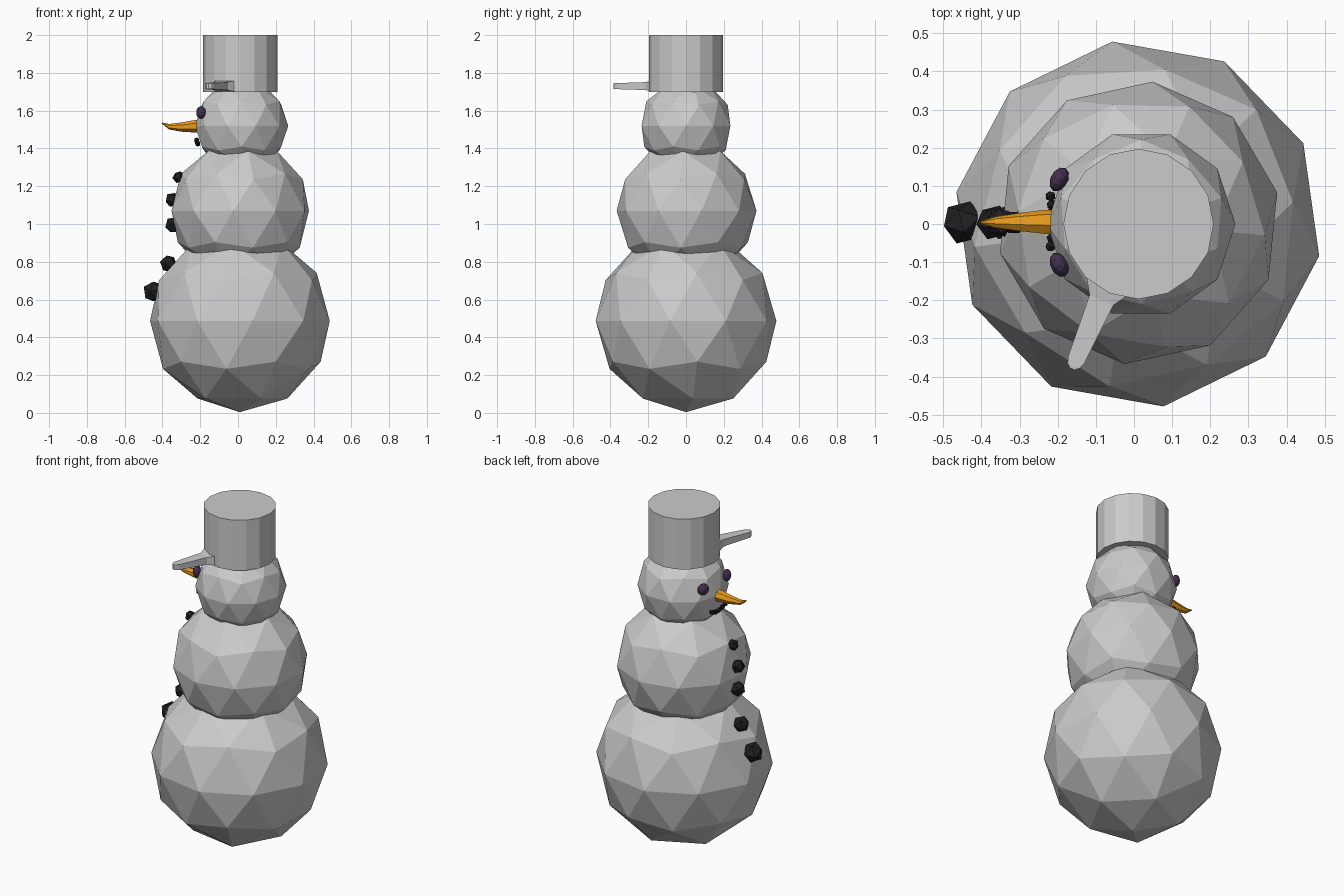
import bpy, bmesh, math
from mathutils import Vector

if "Cube" in bpy.data.objects:
    bpy.data.objects.remove(bpy.data.objects["Cube"])


def material(name, color):
    m = bpy.data.materials.new(name)
    m.diffuse_color = (*color, 1)
    m.use_nodes = True
    m.node_tree.nodes["Principled BSDF"].inputs["Base Color"].default_value = m.diffuse_color
    return m


COAL = material("coal_black", (0.015, 0.015, 0.015))
CARROT = material("carrot_orange", (0.8, 0.32, 0.01))
PLUM = material("dark_plum", (0.06, 0.03, 0.075))


def ball(name, loc, size, sub, rot=(0, 0, 0), mat=None):
    bpy.ops.mesh.primitive_ico_sphere_add(
        subdivisions=sub, radius=1, location=loc,
        rotation=[math.radians(a) for a in rot])
    o = bpy.context.object
    o.name = name
    o.scale = size if isinstance(size, tuple) else (size,) * 3
    if mat:
        o.data.materials.append(mat)
    return o


def loft(name, rings, mat=None):
    """Skin equal-length rings of points and cap both ends."""
    bm = bmesh.new()
    loops = [[bm.verts.new(p) for p in r] for r in rings]
    n = len(loops[0])
    for a, b in zip(loops, loops[1:]):
        for i in range(n):
            j = (i + 1) % n
            bm.faces.new((a[i], a[j], b[j], b[i]))
    bm.faces.new(loops[0])
    bm.faces.new(loops[-1])
    bmesh.ops.recalc_face_normals(bm, faces=bm.faces)
    me = bpy.data.meshes.new(name)
    bm.to_mesh(me)
    bm.free()
    o = bpy.data.objects.new(name, me)
    bpy.context.collection.objects.link(o)
    if mat:
        me.materials.append(mat)
    return o


# Three stacked snowballs, each turned differently
ball("lower_snowball", (0.01, 0, 0.487), 0.483, 2, (0, 0, -28))
ball("middle_snowball", (0.012, 0.003, 1.07), 0.372, 2, (0, 0, -5.7))
ball("head_snowball", (0.019, 0, 1.52), 0.247, 2, (0, 0, 18))

# Hat crown
bpy.ops.mesh.primitive_cylinder_add(vertices=16, radius=0.197, depth=0.3,
                                    location=(0.012, 0, 1.85))
bpy.context.object.name = "hat_crown"

# Hat peak: flared at the crown, narrow towards a rounded tip
along = Vector((-0.39, -0.92, 0)).normalized()
side = Vector((-along.y, along.x, 0))
root = Vector((-0.06, -0.14, 1.73))
peak = []
for d, w, h in [(0, 0.066, 0.028), (0.03, 0.056, 0.028), (0.065, 0.034, 0.021),
                (0.235, 0.023, 0.016), (0.252, 0.017, 0.016),
                (0.261, 0.006, 0.015)]:
    c = root + along * d
    peak.append([c + side * (sx * w) + Vector((0, 0, sz * h))
                 for sx, sz in ((-1, -1), (1, -1), (1, 1), (-1, 1))])
loft("hat_peak", peak)

# Carrot nose, tip bent upwards
nose = []
for x, z, r in [(-0.17, 1.518, 0.034), (-0.235, 1.517, 0.033),
                (-0.30, 1.513, 0.025), (-0.365, 1.515, 0.015),
                (-0.403, 1.534, 0.003)]:
    nose.append([(x, 0.004 + r * math.cos(k * math.tau / 7),
                  z + r * math.sin(k * math.tau / 7)) for k in range(7)])
loft("nose", nose, CARROT)

# Eyes, flattened against the head
for label, y in (("left", -0.107), ("right", 0.117)):
    a = math.degrees(math.atan2(y, -0.215))
    ball(label + "_eye", (-0.196, y, 1.59), (0.023, 0.034, 0.034), 2,
         (0, 0, a), PLUM)

# Smile made of small lumps
for i in range(7):
    t = i / 3 - 1
    ball("mouth_lump", (-0.213 - 0.006 * t * t, 0.007 + 0.066 * t,
                        1.423 + 0.021 * t * t), 0.0145, 1,
         (40 * i, 25 * i, 0), COAL)

# Coal buttons down the front
for i, (x, z, r) in enumerate([(-0.315, 1.248, 0.033), (-0.347, 1.128, 0.04),
                               (-0.342, 0.995, 0.046), (-0.368, 0.79, 0.047),
                               (-0.447, 0.643, 0.058)]):
    ball("button", (x, 0.004, z), r, 1, (37 * i, 20 + 51 * i, 15 * i), COAL)
